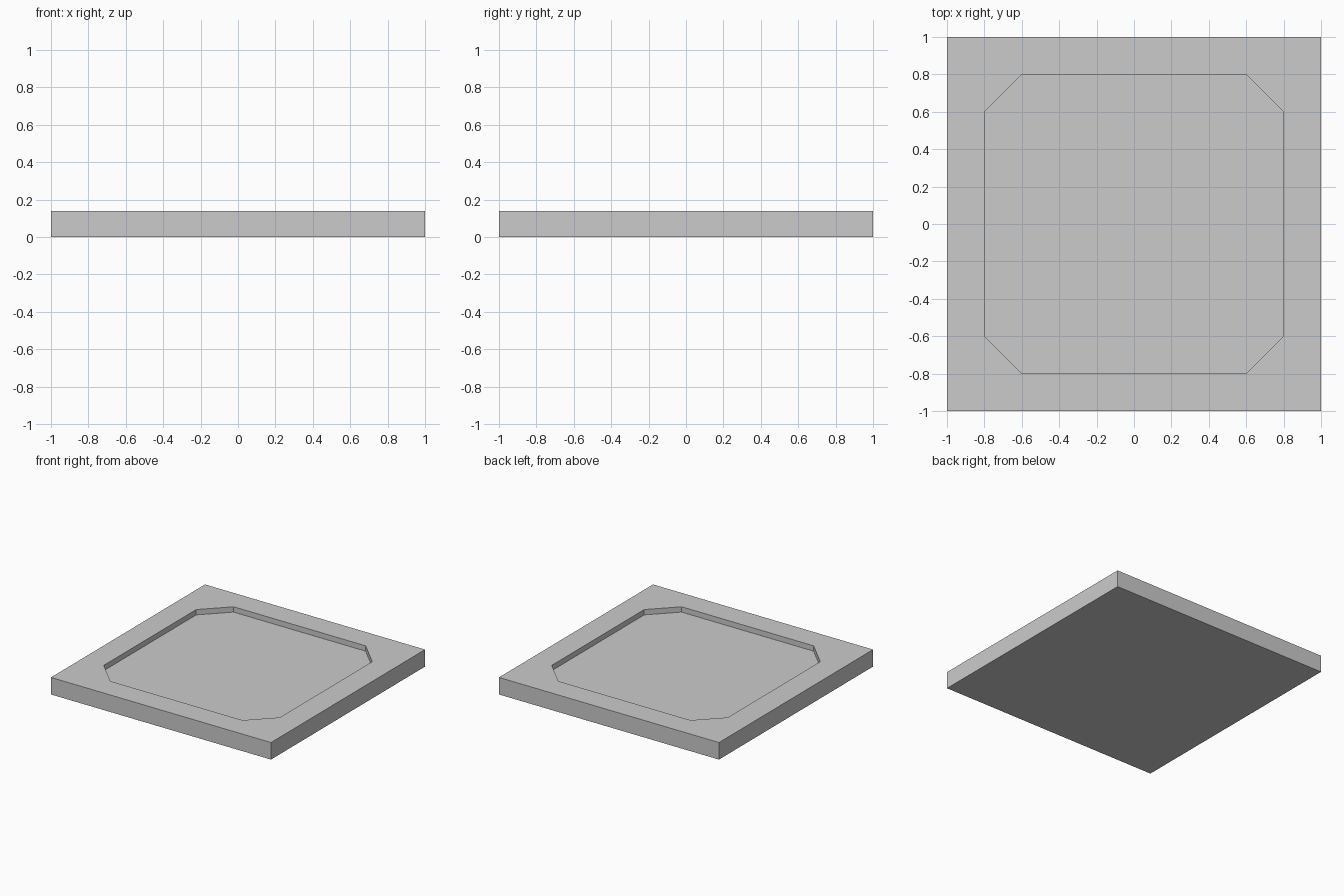
import bpy
import bmesh

if "Cube" in bpy.data.objects:
    bpy.data.objects.remove(bpy.data.objects["Cube"])

HALF, HEIGHT, FLOOR = 1.0, 0.14, 0.096   # outer half-width, rim top, recess floor
A, B = 0.8, 0.6                          # recess half-width and chamfer start

square = [(HALF, HALF), (-HALF, HALF), (-HALF, -HALF), (HALF, -HALF)]
octagon = [(A, B), (B, A), (-B, A), (-A, B), (-A, -B), (-B, -A), (B, -A), (A, -B)]

bm = bmesh.new()


def ring(points, z):
    return [bm.verts.new((x, y, z)) for x, y in points]


def walls(low, high):
    n = len(low)
    for i in range(n):
        j = (i + 1) % n
        bm.faces.new((low[i], low[j], high[j], high[i]))


# Outer slab: underside and sides
base, top = ring(square, 0), ring(square, HEIGHT)
bm.faces.new(base)
walls(base, top)

# Recess: floor and chamfered-corner walls
floor, lip = ring(octagon, FLOOR), ring(octagon, HEIGHT)
bm.faces.new(floor)
walls(floor, lip)

# Flat rim: a triangle at each corner and a strip along each side
for i in range(4):
    a, b, c = lip[2 * i], lip[2 * i + 1], lip[(2 * i + 2) % 8]
    bm.faces.new((top[i], a, b))
    bm.faces.new((top[i], b, c, top[(i + 1) % 4]))

bmesh.ops.recalc_face_normals(bm, faces=bm.faces)
mesh = bpy.data.meshes.new("recessed_tile")
bm.to_mesh(mesh)
bm.free()
bpy.context.collection.objects.link(bpy.data.objects.new("recessed_tile", mesh))
